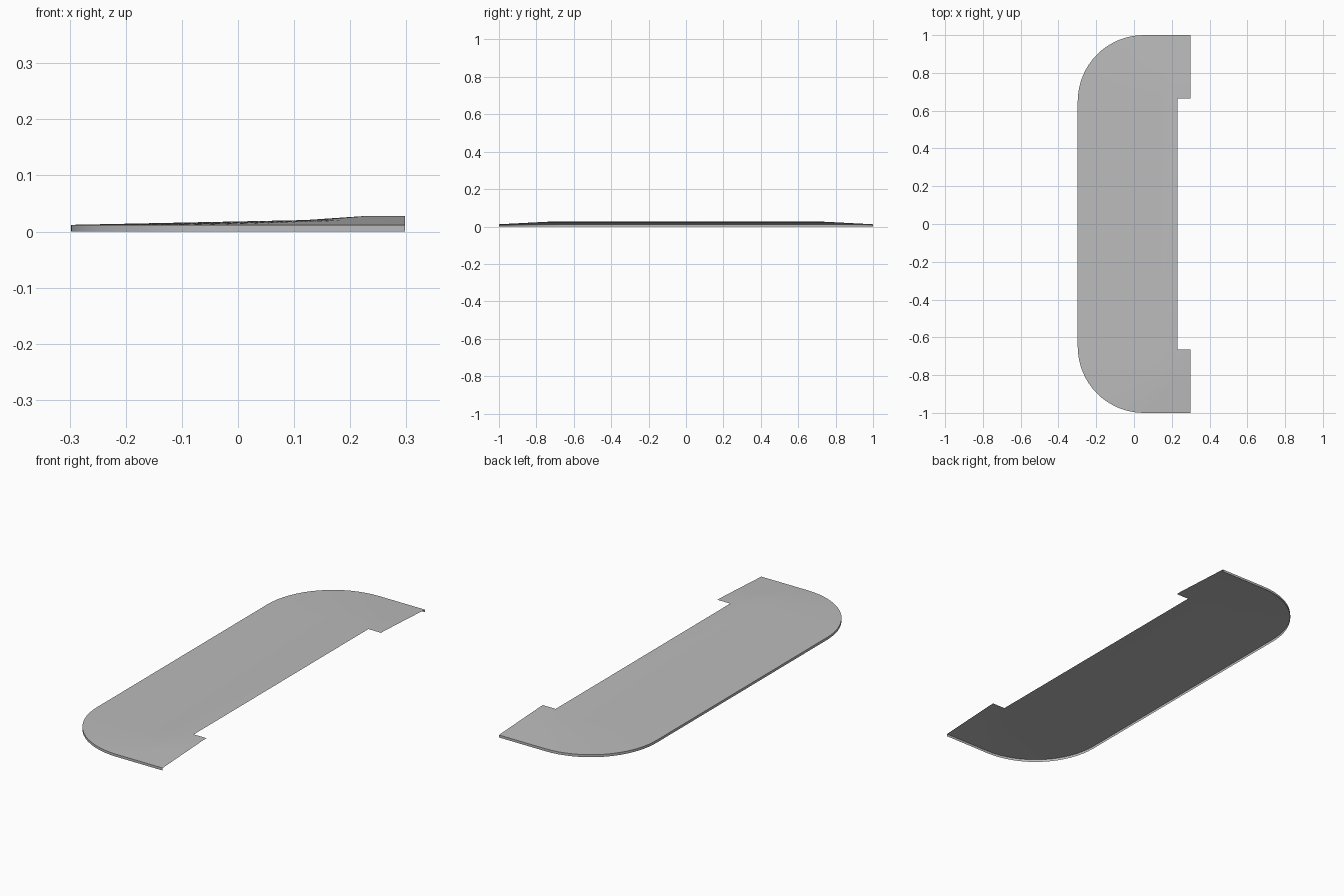
import bpy, bmesh, math

cube = bpy.data.objects.get("Cube")
if cube:
    bpy.data.objects.remove(cube)

STEPS = 16       # segments per rounded corner
RIM_Z = 0.012

grey = bpy.data.materials.new("plain grey")
grey.use_nodes = True
colour = (0.5, 0.5, 0.5, 1)
grey.diffuse_color = colour
grey.node_tree.nodes["Principled BSDF"].inputs["Base Color"].default_value = colour


def half_outline(left, end, rx, ry, z):
    """Open outline of the front half: from the end edge round to the long edge."""
    pts = [(0.298, -end, z), (0.23, -end, z)]
    for i in range(STEPS + 1):
        a = math.pi / 2 * i / STEPS
        pts.append((left + rx - rx * math.sin(a), -end + ry - ry * math.cos(a), z))
    return pts


def outline(*args):
    half = half_outline(*args)
    return half + [(x, -y, z) for x, y, z in reversed(half)]


# Skirt foot, rim, crease and raised inner edge
rings = [
    outline(-0.298, 1.0, 0.35, 0.35, 0.0),
    outline(-0.298, 1.0, 0.35, 0.35, RIM_Z),
    outline(0.12, 0.84, 0.09, 0.15, 0.0205),
    outline(0.23, 0.69, 0.0, 0.0, 0.028),
]

bm = bmesh.new()
rows = [[bm.verts.new(p) for p in ring] for ring in rings]
for low, high in zip(rows, rows[1:]):
    for i in range(len(low) - 1):
        bm.faces.new((low[i], low[i + 1], high[i + 1], high[i]))

# Level strips finishing the two end tabs
for s in (-1, 1):
    tab = [(0.23, 0.69), (0.298, 0.69), (0.298, 0.665), (0.23, 0.665)]
    bm.faces.new([bm.verts.new((x, s * y, 0.028)) for x, y in tab])

bmesh.ops.remove_doubles(bm, verts=bm.verts, dist=0.0001)
bmesh.ops.dissolve_degenerate(bm, edges=bm.edges, dist=0.0001)
bmesh.ops.recalc_face_normals(bm, faces=bm.faces)
bm.normal_update()
# The open shell must face upward and outward
if sum(f.normal.z * f.calc_area() for f in bm.faces) < 0:
    bmesh.ops.reverse_faces(bm, faces=bm.faces)

mesh = bpy.data.meshes.new("curved_panel")
bm.to_mesh(mesh)
bm.free()
mesh.materials.append(grey)
panel = bpy.data.objects.new("curved_panel", mesh)
bpy.context.collection.objects.link(panel)

bpy.context.view_layer.objects.active = panel
panel.select_set(True)
bpy.ops.object.shade_smooth_by_angle(angle=math.radians(30))
